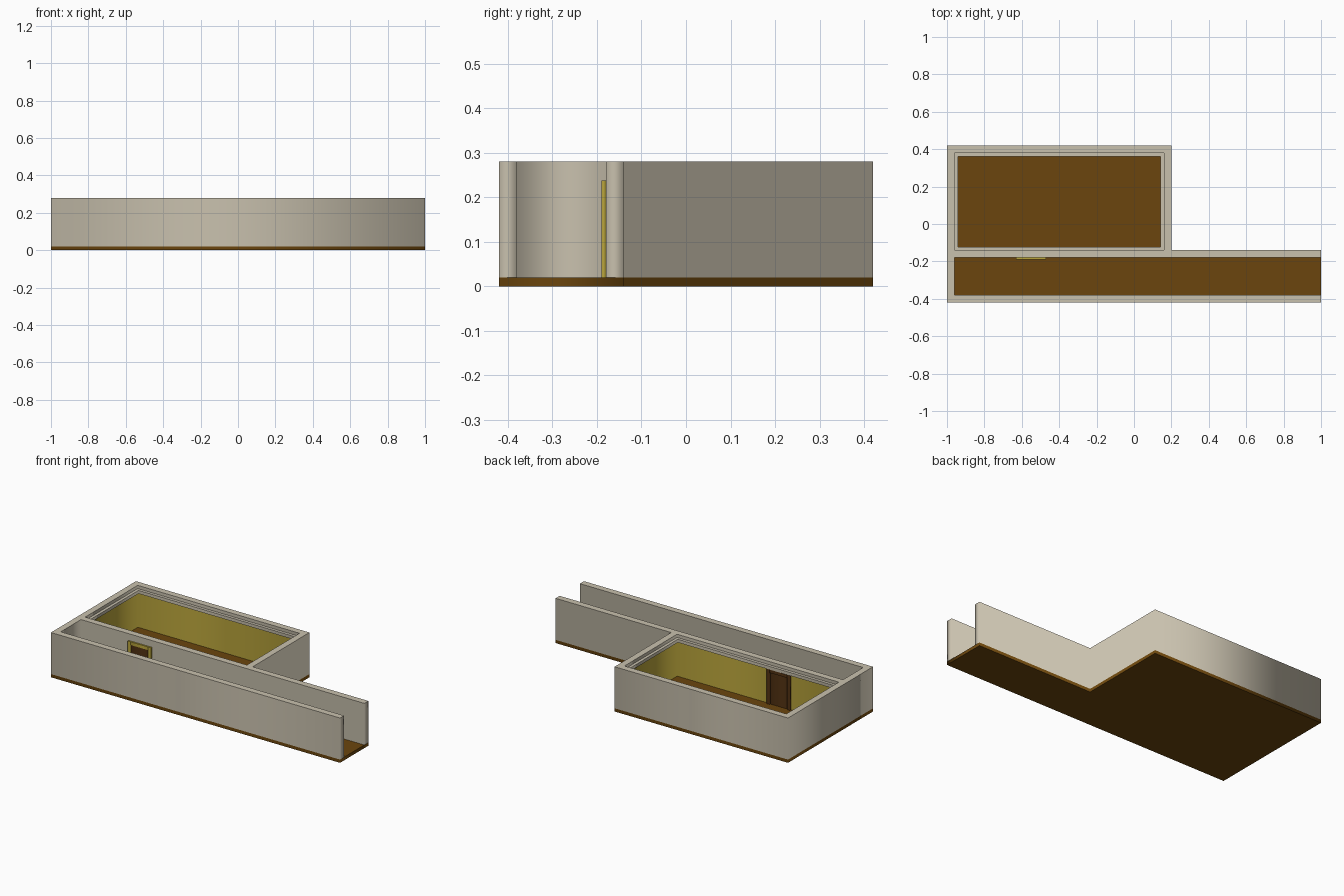
import bpy

if "Cube" in bpy.data.objects:
    bpy.data.objects.remove(bpy.data.objects["Cube"])


def material(name, rgb):
    m = bpy.data.materials.new(name)
    m.diffuse_color = (*rgb, 1)
    m.use_nodes = True
    m.node_tree.nodes["Principled BSDF"].inputs["Base Color"].default_value = m.diffuse_color
    return m


PLASTER = material("beige plaster", (0.584, 0.533, 0.423))
WOOD = material("brown floor wood", (0.147, 0.060, 0.004))
OCHRE = material("ochre paint", (0.497, 0.381, 0.045))
DARK = material("dark door wood", (0.085, 0.032, 0.006))


def rect(x0, x1, y0, y1):
    return [(x0, y0), (x1, y0), (x1, y1), (x0, y1)]


def extrude(name, loops, z0, z1, mat):
    """Extrude a filled plan (outline plus holes) from z0 to z1."""
    cu = bpy.data.curves.new(name, 'CURVE')
    cu.dimensions = '2D'
    cu.fill_mode = 'BOTH'
    cu.extrude = (z1 - z0) / 2
    for pts in loops:
        s = cu.splines.new('POLY')
        s.points.add(len(pts) - 1)
        for p, (x, y) in zip(s.points, pts):
            p.co = (x, y, 0, 1)
        s.use_cyclic_u = True
    cu.materials.append(mat)
    ob = bpy.data.objects.new(name, cu)
    ob.location.z = (z0 + z1) / 2
    bpy.context.collection.objects.link(ob)
    bpy.ops.object.select_all(action='DESELECT')
    ob.select_set(True)
    bpy.context.view_layer.objects.active = ob
    bpy.ops.object.convert(target='MESH')
    return bpy.context.object


def room_ring(depth):
    """Ring that lines the inside of the room."""
    return [rect(-0.96, 0.16, -0.14, 0.38),
            rect(-0.96 + depth, 0.16 - depth, -0.14 + depth, 0.38 - depth)]


# L-shaped floor slab
extrude("floor", [[(-1, -0.42), (1, -0.42), (1, -0.14), (0.2, -0.14),
                   (0.2, 0.42), (-1, 0.42)]], 0, 0.02, WOOD)

# Walls: corridor open at its right end, plus the closed room
extrude("walls", [[(-1, -0.42), (1, -0.42), (1, -0.38), (-0.96, -0.38),
                   (-0.96, -0.18), (1, -0.18), (1, -0.14), (0.2, -0.14),
                   (0.2, 0.42), (-1, 0.42)],
                  rect(-0.96, 0.16, -0.14, 0.38)], 0.02, 0.28, PLASTER)

# Painted room lining and the ledge above it
extrude("room_wall_paint", room_ring(0.003), 0.02, 0.24, OCHRE)
extrude("room_cornice", room_ring(0.018), 0.24, 0.26, PLASTER)

# Door through the shared wall
X0, X1, TOP = -0.63, -0.47, 0.238
extrude("door_leaf", [rect(X0 + 0.02, X1 - 0.02, -0.184, -0.133)],
        0.02, TOP - 0.02, DARK)


# Door frames: ochre to the corridor, dark wood to the room
def door_frame(side, y0, y1, mat):
    extrude(side + "_frame_left", [rect(X0, X0 + 0.02, y0, y1)], 0.02, TOP, mat)
    extrude(side + "_frame_right", [rect(X1 - 0.02, X1, y0, y1)], 0.02, TOP, mat)
    extrude(side + "_frame_head", [rect(X0 + 0.02, X1 - 0.02, y0, y1)],
            TOP - 0.02, TOP, mat)


door_frame("corridor", -0.19, -0.18, OCHRE)
door_frame("room", -0.14, -0.126, DARK)
